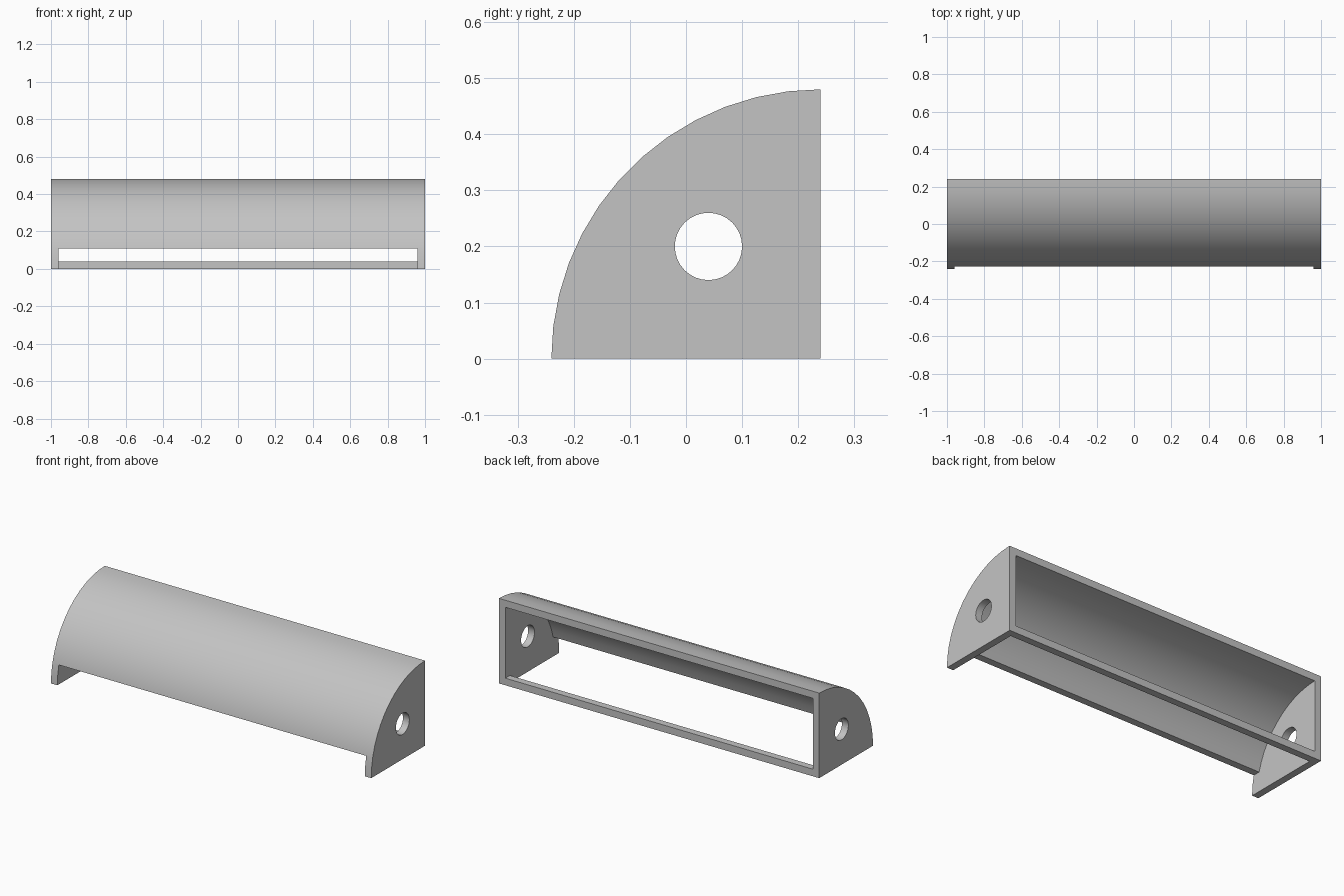
import bpy, bmesh
from math import sin, cos, asin, pi

if "Cube" in bpy.data.objects:
    bpy.data.objects.remove(bpy.data.objects["Cube"])

R, WALL = 0.48, 0.04           # outer radius, wall thickness
BACK = R / 2                   # y of the open back plane
LIP = 0.11                     # height of the front slot
STEPS = 13                     # facets in the quarter arc

grey = bpy.data.materials.new("light grey")
grey.use_nodes = True
colour = (0.55, 0.55, 0.55, 1)
grey.diffuse_color = colour
grey.node_tree.nodes["Principled BSDF"].inputs["Base Color"].default_value = colour


def prism(name, profile, half):
    """Extrude a (y, z) profile along x from -half to half."""
    bm = bmesh.new()
    face = bm.faces.new([bm.verts.new((-half, y, z)) for y, z in profile])
    new = bmesh.ops.extrude_face_region(bm, geom=[face])["geom"]
    bmesh.ops.translate(bm, vec=(2 * half, 0, 0),
                        verts=[v for v in new if isinstance(v, bmesh.types.BMVert)])
    bmesh.ops.recalc_face_normals(bm, faces=bm.faces)
    mesh = bpy.data.meshes.new(name)
    bm.to_mesh(mesh)
    bm.free()
    mesh.materials.append(grey)
    obj = bpy.data.objects.new(name, mesh)
    bpy.context.collection.objects.link(obj)
    return obj


def arc(radius, start=0.0):
    """Arc points from the start angle up to the top of the back plane."""
    angles = [start] + [a for a in (k * pi / 2 / STEPS for k in range(STEPS + 1))
                        if a > start + 0.01]
    return [(BACK - radius * cos(a), radius * sin(a)) for a in angles]


# Quarter-round housing, solid at first
housing = prism("housing", arc(R) + [(BACK, 0)], 1.0)

# Cavity: front slot, curved inside, open back and floor, leaving the back rail
inner = R - WALL
cavity = prism("cavity_cutter",
               [(BACK - WALL, -0.1), (-0.4, -0.1), (-0.4, LIP)]
               + arc(inner, asin(LIP / inner))
               + [(0.4, inner), (0.4, WALL), (BACK - WALL, WALL)], 1 - WALL)

# Round hole through both end walls
SIDES = 32
hole = prism("hole_cutter",
             [(0.04 + 0.06 * cos(2 * pi * k / SIDES), 0.2 + 0.06 * sin(2 * pi * k / SIDES))
              for k in range(SIDES)], 1.2)

bpy.ops.object.select_all(action="DESELECT")
housing.select_set(True)
bpy.context.view_layer.objects.active = housing
for cutter in (cavity, hole):
    cutter.hide_render = True
    mod = housing.modifiers.new(cutter.name, "BOOLEAN")
    mod.operation = "DIFFERENCE"
    mod.solver = "EXACT"
    mod.object = cutter
    bpy.ops.object.modifier_apply(modifier=mod.name)
    bpy.data.objects.remove(cutter)

bpy.ops.object.shade_smooth_by_angle(angle=pi / 6)
